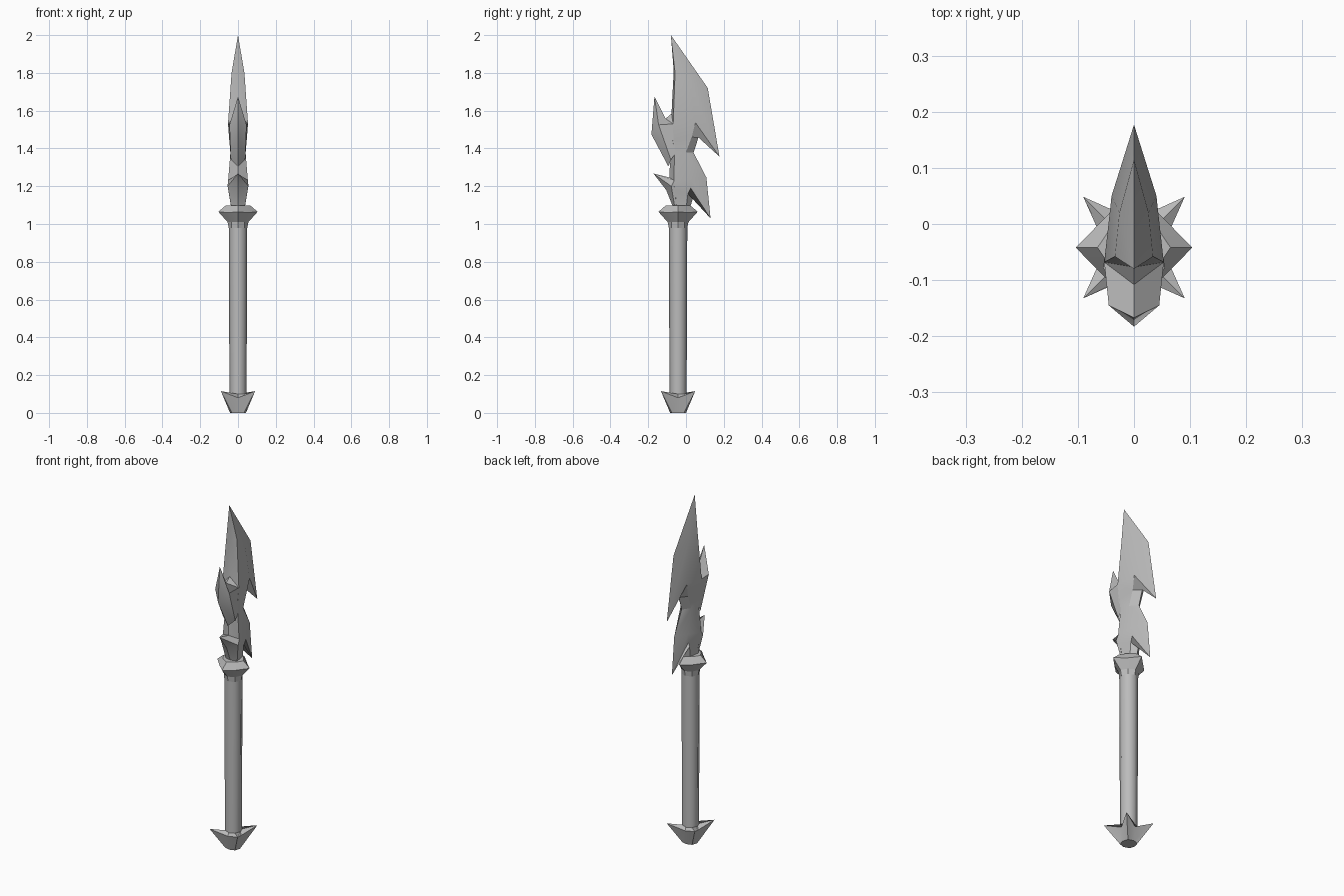
import bpy, bmesh, math

cube = bpy.data.objects.get("Cube")
if cube:
    bpy.data.objects.remove(cube, do_unlink=True)

AXIS_Y = -0.042   # the shaft sits a little forward of the centre

grey = bpy.data.materials.new("steel_grey")
grey.use_nodes = True
grey.diffuse_color = (0.5, 0.5, 0.5, 1)
grey.node_tree.nodes["Principled BSDF"].inputs["Base Color"].default_value = (0.5, 0.5, 0.5, 1)


def make_part(name, faces, angle):
    """Mesh object from faces given as point lists; equal points are shared."""
    bm = bmesh.new()
    verts = {}
    for points in faces:
        keys = list(dict.fromkeys(tuple(round(c, 4) + 0.0 for c in p) for p in points))
        if len(keys) < 3:
            continue
        for k in keys:
            if k not in verts:
                verts[k] = bm.verts.new(k)
        bm.faces.new([verts[k] for k in keys])
    bmesh.ops.recalc_face_normals(bm, faces=bm.faces)
    mesh = bpy.data.meshes.new(name)
    bm.to_mesh(mesh)
    bm.free()
    mesh.materials.append(grey)
    obj = bpy.data.objects.new(name, mesh)
    bpy.context.collection.objects.link(obj)
    bpy.ops.object.select_all(action='DESELECT')
    obj.select_set(True)
    bpy.context.view_layer.objects.active = obj
    bpy.ops.object.shade_smooth_by_angle(angle=math.radians(angle))
    return obj


def eight_sided(name, rings, angle):
    """Rings of (axis radius, axis z, diagonal radius, diagonal z), capped."""
    loops = []
    for ra, za, rd, zd in rings:
        loop = []
        for i in range(8):
            a = i * math.pi / 4
            r, z = (rd, zd) if i % 2 else (ra, za)
            loop.append((r * math.cos(a), AXIS_Y + r * math.sin(a), z))
        loops.append(loop)
    faces = [loops[0], loops[-1]]
    for lo, hi in zip(loops, loops[1:]):
        for i in range(8):
            j = (i + 1) % 8
            faces.append([lo[i], lo[j], hi[j], hi[i]])
    make_part(name, faces, angle)


def mirrored_loft(name, rows, angle):
    """Rows of (half width, y, z) points, joined on both sides of x = 0."""
    faces = []
    for side in (1, -1):
        pts = [[(side * x, y, z) for x, y, z in row] for row in rows]
        for a, b in zip(pts, pts[1:]):
            for i in range(len(a) - 1):
                faces.append([a[i], a[i + 1], b[i + 1], b[i]])
    make_part(name, faces, angle)


# Shaft
eight_sided("shaft", [(0.045, 0.05, 0.045, 0.05), (0.049, 1.0, 0.049, 1.0)], 50)

# Pommel with four diagonal spikes
eight_sided("pommel", [(0.042, 0, 0.045, 0),
                       (0.05, 0.08, 0.128, 0.115),
                       (0.045, 0.1, 0.045, 0.1)], 20)

# Diamond-shaped collar under the blade
eight_sided("collar", [(0.049, 0.98, 0.049, 0.98),
                       (0.055, 1.01, 0.05, 1.01),
                       (0.104, 1.065, 0.074, 1.06),
                       (0.065, 1.098, 0.055, 1.098)], 20)

# Blade: front edge, thick shoulder, rear bevel, cutting edge with two barbs
tip = (0, -0.08, 2.0)
mirrored_loft("blade", [
    [tip, tip, tip, tip],
    [(0, -0.065, 1.81), (0.034, -0.058, 1.8), (0.026, 0.02, 1.76), (0, 0.115, 1.72)],
    [(0, -0.077, 1.58), (0.053, -0.068, 1.53), (0.04, 0.05, 1.537), (0, 0.177, 1.357)],
    [(0, -0.085, 1.5), (0.046, -0.07, 1.44), (0.034, 0.03, 1.46), (0, 0.066, 1.458)],
    [(0, -0.08, 1.38), (0.04, -0.06, 1.38), (0.033, 0, 1.38), (0, 0.04, 1.378)],
    [(0, -0.088, 1.27), (0.053, -0.065, 1.22), (0.035, 0.03, 1.24), (0, 0.108, 1.246)],
    [(0, -0.085, 1.2), (0.048, -0.06, 1.18), (0.033, 0.025, 1.19), (0, 0.13, 1.03)],
    [(0, -0.08, 1.16), (0.043, -0.055, 1.15), (0.03, 0.01, 1.16), (0, 0.045, 1.167)],
    [(0, -0.065, 1.08), (0.035, -0.05, 1.08), (0.028, 0, 1.08), (0, 0.02, 1.08)],
], 25)

# Large upward hook on the front of the blade
hook_tip = (0, -0.167, 1.675)
mirrored_loft("upper_hook", [
    [hook_tip, hook_tip, (0, -0.108, 1.558), (0, -0.076, 1.585)],
    [(0, -0.183, 1.474), (0.045, -0.145, 1.525), (0.053, -0.068, 1.53), (0.053, -0.068, 1.53)],
    [(0, -0.093, 1.304), (0.038, -0.08, 1.34), (0.04, -0.058, 1.37), (0.04, -0.058, 1.37)],
], 25)

# Small hook near the collar
spur_tip = (0, -0.172, 1.267)
mirrored_loft("lower_hook", [
    [spur_tip, spur_tip, (0, -0.087, 1.246)],
    [(0, -0.105, 1.18), (0.055, -0.078, 1.2), (0.053, -0.062, 1.23)],
    [(0, -0.065, 1.08), (0.034, -0.058, 1.08), (0.035, -0.05, 1.08)],
], 25)
